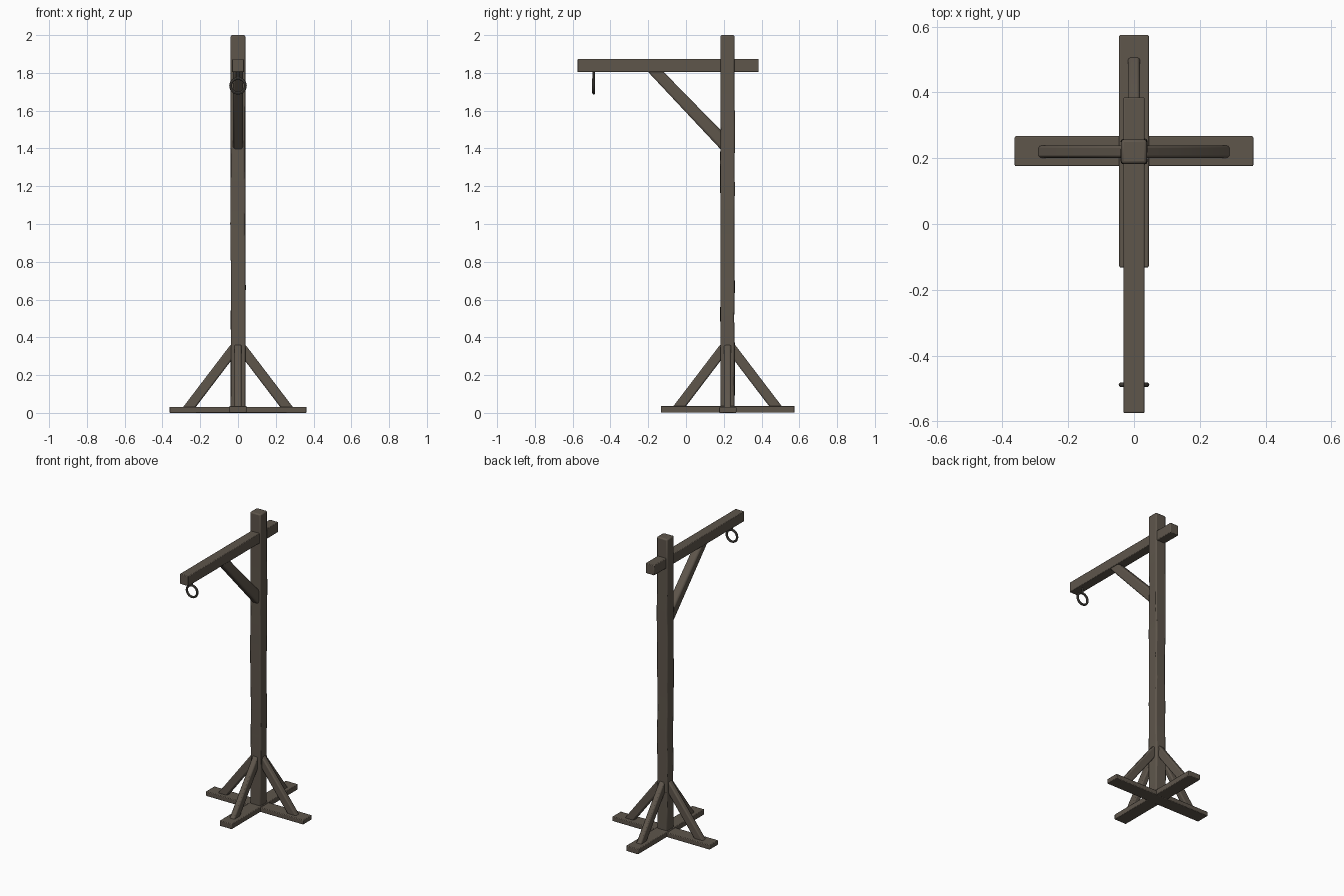
import bpy, bmesh, math, random
from mathutils import Matrix, Vector

if "Cube" in bpy.data.objects:
    bpy.data.objects.remove(bpy.data.objects["Cube"])

random.seed(4)
CY = 0.22  # y of the post axis


def material(name, rgb):
    m = bpy.data.materials.new(name)
    m.diffuse_color = (*rgb, 1)
    m.use_nodes = True
    m.node_tree.nodes["Principled BSDF"].inputs["Base Color"].default_value = m.diffuse_color
    return m


WOOD = material("weathered wood", (0.112, 0.092, 0.071))
IRON = material("dull iron", (0.095, 0.085, 0.073))


def finish(bm, name, mat, bevel=0.0):
    bmesh.ops.recalc_face_normals(bm, faces=bm.faces)
    me = bpy.data.meshes.new(name)
    bm.to_mesh(me)
    bm.free()
    ob = bpy.data.objects.new(name, me)
    bpy.context.collection.objects.link(ob)
    me.materials.append(mat)
    if bevel:
        mod = ob.modifiers.new("worn edges", 'BEVEL')
        mod.width, mod.segments, mod.limit_method = bevel, 2, 'ANGLE'
        mod.angle_limit = math.radians(40)
    bpy.ops.object.select_all(action='DESELECT')
    ob.select_set(True)
    bpy.context.view_layer.objects.active = ob
    bpy.ops.object.shade_smooth_by_angle(angle=math.radians(40))
    return ob


def box(name, lo, hi, bevel):
    bm = bmesh.new()
    bmesh.ops.create_cube(bm, size=1)
    for v in bm.verts:
        v.co = Vector([l + (c + 0.5) * (h - l) for c, l, h in zip(v.co, lo, hi)])
    return finish(bm, name, WOOD, bevel)


def brace(name, profile, half, angle, bevel):
    """Profile of (distance from post axis, height), swung round the post."""
    bm = bmesh.new()
    f = bm.faces.new([bm.verts.new((r, -half, z)) for r, z in profile])
    ext = bmesh.ops.extrude_face_region(bm, geom=[f])["geom"]
    bmesh.ops.translate(bm, vec=(0, 2 * half, 0),
                        verts=[g for g in ext if isinstance(g, bmesh.types.BMVert)])
    bm.transform(Matrix.Translation((0, CY, 0)) @ Matrix.Rotation(angle, 4, 'Z'))
    return finish(bm, name, WOOD, bevel)


# crossed floor boards
box("foot_board_side", (-0.363, CY - 0.044, 0), (0.363, CY + 0.047, 0.031), 0.004)
box("foot_board_long", (-0.045, -0.132, 0.001), (0.045, 0.575, 0.037), 0.004)

# post, hewn slightly uneven along its length
bm = bmesh.new()
prev = None
levels = 12
for i in range(levels + 1):
    z = 0.005 + 1.995 * i / levels
    w = 0.003 if 0 < i < levels - 2 else 0.0
    ring = []
    for sx, sy in ((-1, -1), (1, -1), (1, 1), (-1, 1)):
        ring.append(bm.verts.new((sx * 0.039 + random.uniform(-w, w),
                                  CY + sy * 0.037 + random.uniform(-w, w), z)))
    if prev:
        for k in range(4):
            n = (k + 1) % 4
            bm.faces.new((prev[k], prev[n], ring[n], ring[k]))
    else:
        bm.faces.new(ring[::-1])
    prev = ring
bm.faces.new(prev)
finish(bm, "post", WOOD, 0.008)

# hanging arm and its diagonal support
box("arm", (-0.032, -0.575, 1.805), (0.032, 0.385, 1.873), 0.004)
brace("arm_brace", [(0.025, 1.383), (0.43, 1.815), (0.348, 1.815), (0.025, 1.485)],
      0.027, -math.pi / 2, 0.012)

# four foot struts
for k in range(4):
    brace(f"foot_strut_{k + 1}",
          [(0.030, 0.285), (0.030, 0.365), (0.043, 0.356), (0.295, 0.025), (0.228, 0.025)],
          0.019, k * math.pi / 2, 0.010)

# iron ring
RY, RZ, R, T = -0.489, 1.732, 0.039, 0.0075
bm = bmesh.new()
N, M = 24, 8
rows = [[bm.verts.new(((R + T * math.cos(b)) * math.cos(a), RY + T * math.sin(b),
                       RZ + (R + T * math.cos(b)) * math.sin(a)))
         for b in (2 * math.pi * j / M for j in range(M))]
        for a in (2 * math.pi * i / N for i in range(N))]
for i in range(N):
    p, q = rows[i], rows[(i + 1) % N]
    for j in range(M):
        bm.faces.new((p[j], q[j], q[(j + 1) % M], p[(j + 1) % M]))
finish(bm, "hanging_ring", IRON)

# short pin holding the ring under the arm
bm = bmesh.new()
bmesh.ops.create_cone(bm, cap_ends=True, segments=8, radius1=0.007, radius2=0.007,
                      depth=0.05, matrix=Matrix.Translation((0, RY, 1.79)))
finish(bm, "ring_pin", IRON)
